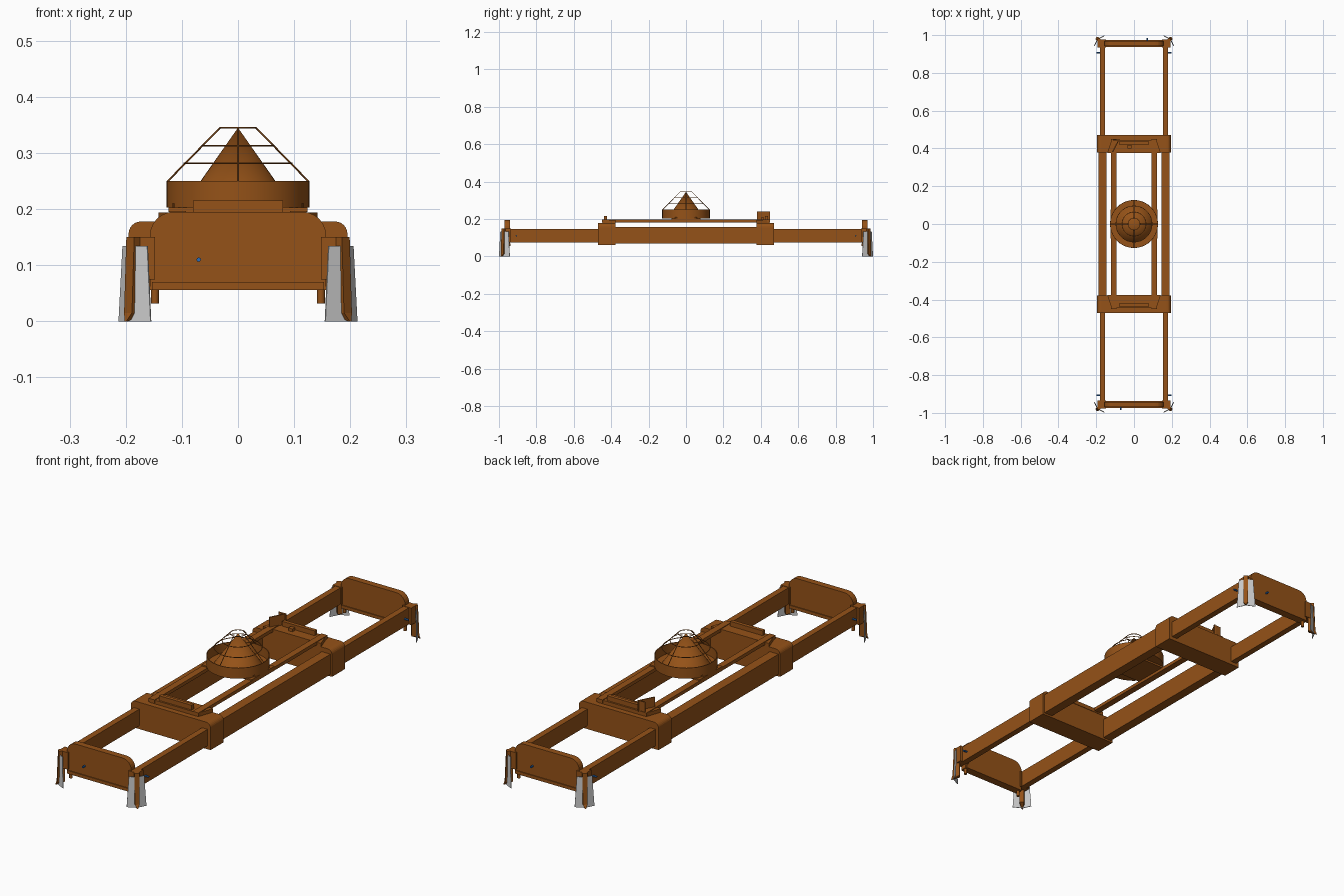
import bpy, bmesh, math
from mathutils import Vector

if "Cube" in bpy.data.objects:
    bpy.data.objects.remove(bpy.data.objects["Cube"])


def material(name, color):
    m = bpy.data.materials.new(name)
    m.diffuse_color = color
    m.use_nodes = True
    m.node_tree.nodes["Principled BSDF"].inputs["Base Color"].default_value = m.diffuse_color
    return m


RUST = material("rust_paint", (0.30, 0.085, 0.009, 1))
BLUE = material("blue_lens", (0.02, 0.15, 0.5, 1))


def finish(name, bm, mat, smooth=False):
    bmesh.ops.recalc_face_normals(bm, faces=bm.faces)
    me = bpy.data.meshes.new(name)
    bm.to_mesh(me)
    bm.free()
    if mat:
        me.materials.append(mat)
    ob = bpy.data.objects.new(name, me)
    bpy.context.collection.objects.link(ob)
    if smooth:
        bpy.ops.object.select_all(action='DESELECT')
        bpy.context.view_layer.objects.active = ob
        ob.select_set(True)
        bpy.ops.object.shade_smooth_by_angle(angle=math.radians(35))
    return ob


def prism(name, low, high, mat=RUST):
    """Solid between two matching loops of points."""
    bm = bmesh.new()
    a = [bm.verts.new(p) for p in low]
    b = [bm.verts.new(p) for p in high]
    n = len(a)
    bm.faces.new(a[::-1])
    bm.faces.new(b)
    for i in range(n):
        j = (i + 1) % n
        bm.faces.new((a[i], a[j], b[j], b[i]))
    return finish(name, bm, mat)


def box(name, x0, x1, y0, y1, z0, z1, mat=RUST):
    pts = [(x0, y0), (x1, y0), (x1, y1), (x0, y1)]
    return prism(name, [(x, y, z0) for x, y in pts], [(x, y, z1) for x, y in pts], mat)


def arch(name, half, z0, z1, r, y0, y1):
    """Plate in the xz plane with rounded upper corners."""
    right = [(half, z0)] + [(half - r + r * math.cos(t), z1 - r + r * math.sin(t))
                            for t in [math.pi / 2 * k / 6 for k in range(7)]]
    pts = right + [(-x, z) for x, z in reversed(right)]
    return prism(name, [(x, y0, z) for x, z in pts], [(x, y1, z) for x, z in pts])


def lathe(name, profile, seg=32):
    bm = bmesh.new()
    rings = [[bm.verts.new((r * math.cos(2 * math.pi * k / seg), r * math.sin(2 * math.pi * k / seg), z))
              for k in range(seg)] for r, z in profile]
    for a, b in zip(rings, rings[1:]):
        for k in range(seg):
            j = (k + 1) % seg
            bm.faces.new((a[k], a[j], b[j], b[k]))
    bmesh.ops.remove_doubles(bm, verts=bm.verts, dist=1e-5)
    return finish(name, bm, RUST, True)


def rod(name, p, q, r, mat=RUST, seg=8):
    p, q = Vector(p), Vector(q)
    bm = bmesh.new()
    m = (q - p).to_track_quat('Z', 'Y').to_matrix().to_4x4()
    m.translation = (p + q) / 2
    bmesh.ops.create_cone(bm, cap_ends=True, segments=seg, radius1=r, radius2=r,
                          depth=(q - p).length, matrix=m)
    return finish(name, bm, mat, True)


# Long beams and top rails
for s, side in ((-1, "left"), (1, "right")):
    def xs(a, b):
        return (a, b) if s > 0 else (-b, -a)
    box(side + "_main_beam", *xs(0.145, 0.187), -0.39, 0.39, 0.068, 0.158)
    box(side + "_top_rail", *xs(0.093, 0.122), -0.45, 0.45, 0.182, 0.197)
    for e, end in ((-1, "front"), (1, "back")):
        y0, y1 = sorted((e * 0.30, e * 0.965))
        box(end + "_" + side + "_telescopic_beam", *xs(0.153, 0.180), y0, y1, 0.075, 0.148)

# Saddles, their top plates, and end plates
for e, end in ((-1, "front"), (1, "back")):
    arch(end + "_saddle", 0.195, 0.060, 0.178, 0.022, e * 0.378, e * 0.470)
    plan = [(-0.142, 0.376), (0.142, 0.376), (0.118, 0.446), (-0.118, 0.446)]
    prism(end + "_saddle_plate", [(x, e * y, 0.176) for x, y in plan],
          [(x, e * y, 0.194) for x, y in plan])
    y0, y1 = sorted((e * 0.422, e * 0.438))
    box(end + "_saddle_strip", -0.08, 0.08, y0, y1, 0.192, 0.215)

    arch(end + "_end_plate", 0.157, 0.056, 0.195, 0.042, e * 0.942, e * 0.970)
    y0, y1 = sorted((e * 0.938, e * 0.974))
    box(end + "_end_flange", -0.153, 0.153, y0, y1, 0.056, 0.070)
    rod(end + "_sensor", (e * 0.07, e * 0.965, 0.11), (e * 0.07, e * 0.984, 0.11), 0.004, BLUE)

    # Corner castings, locks and flared guide flippers
    for s, side in ((-1, "left"), (1, "right")):
        tag = end + "_" + side
        x0, x1 = sorted((s * 0.148, s * 0.192))
        y0, y1 = sorted((e * 0.935, e * 0.976))
        box(tag + "_corner_block", x0, x1, y0, y1, 0.075, 0.150)
        rod(tag + "_twist_lock", (s * 0.148, e * 0.955, 0.032), (s * 0.148, e * 0.955, 0.08), 0.007, RUST, 12)
        rod(tag + "_side_sensor", (s * 0.176, e * 0.907, 0.11), (s * 0.199, e * 0.907, 0.11), 0.004, BLUE)

        def guide(grow, z):
            # cross-section: folded plate bent around the corner
            c = 0.0015
            a, k, b = (0.162 - grow, 0.993 + grow), (0.192, 0.979), (0.206 + grow, 0.949 - grow)
            if grow > 0:
                a, k, b = (0.156, 1.000), (0.194, 0.981), (0.213, 0.943)
            out = [a, k, b]
            inn = [(x - c, y - c) for x, y in reversed(out)]
            return [(s * x, e * y, z) for x, y in out + inn]
        prism(tag + "_guide_plate", guide(0, 0.134), guide(0.006, 0.0), None)

        def fin(d, z):
            # narrow diagonal rib on the fold
            w = 0.007
            pts = [(0.174 - w, 0.961 + w), (0.174 + w, 0.961 - w),
                   (0.174 + d + w, 0.961 + d - w), (0.174 + d - w, 0.961 + d + w)]
            return [(s * x, e * y, z) for x, y in pts]
        prism(tag + "_guide_arm", fin(0.018, 0.150), fin(0.022, 0.015))
        tip = [(0.189, 0.983), (0.203, 0.969), (0.202, 0.991), (0.2, 0.993)]
        low = [(s * x, e * y, z) for (x, y), z in zip(
            [(0.167, 0.968), (0.181, 0.954), (0.203, 0.976), (0.189, 0.990)], [0.015] * 4)]
        prism(tag + "_guide_tip", low, [(s * (0.199 + 0.003 * u), e * (0.986 + 0.003 * v), 0.0)
                                        for u, v in ((-1, 0), (0, -1), (1, 0), (0, 1))])

# Cable basket mount
box("basket_mount", -0.124, 0.124, -0.078, 0.078, 0.195, 0.203)
for s in (-1, 1):
    for e in (-1, 1):
        rod("basket_foot", (s * 0.108, e * 0.05, 0.19), (s * 0.108, e * 0.05, 0.21), 0.010)

# Cable basket: open tub with central cone
lathe("cable_basket", [(0.0, 0.203), (0.127, 0.203), (0.127, 0.250), (0.124, 0.250),
                       (0.124, 0.208), (0.0, 0.208)], 40)
lathe("basket_cone", [(0.097, 0.207), (0.0, 0.345)], 32)

# Wire cage over the basket
for r, z in ((0.032, 0.345), (0.064, 0.313), (0.096, 0.282)):
    w = 0.0016
    lathe("cage_hoop", [(r + w * math.cos(t), z + w * math.sin(t))
                        for t in [math.pi / 3 * k for k in range(7)]], 36)
for k in range(4):
    c, s = math.cos(k * math.pi / 2), math.sin(k * math.pi / 2)
    rod("cage_wire", (0.126 * c, 0.126 * s, 0.249), (0.032 * c, 0.032 * s, 0.345), 0.0016, RUST, 6)

# Cable bracket on the back saddle
plan = [(-0.116, 0.382), (-0.111, 0.380), (-0.076, 0.448), (-0.081, 0.450)]
prism("bracket_panel", [(x, y, 0.192) for x, y in plan], [(x, y, 0.240) for x, y in plan])
box("bracket_fin", -0.112, -0.076, 0.442, 0.447, 0.192, 0.240)
box("bracket_stop", -0.034, -0.014, 0.400, 0.418, 0.192, 0.207)
